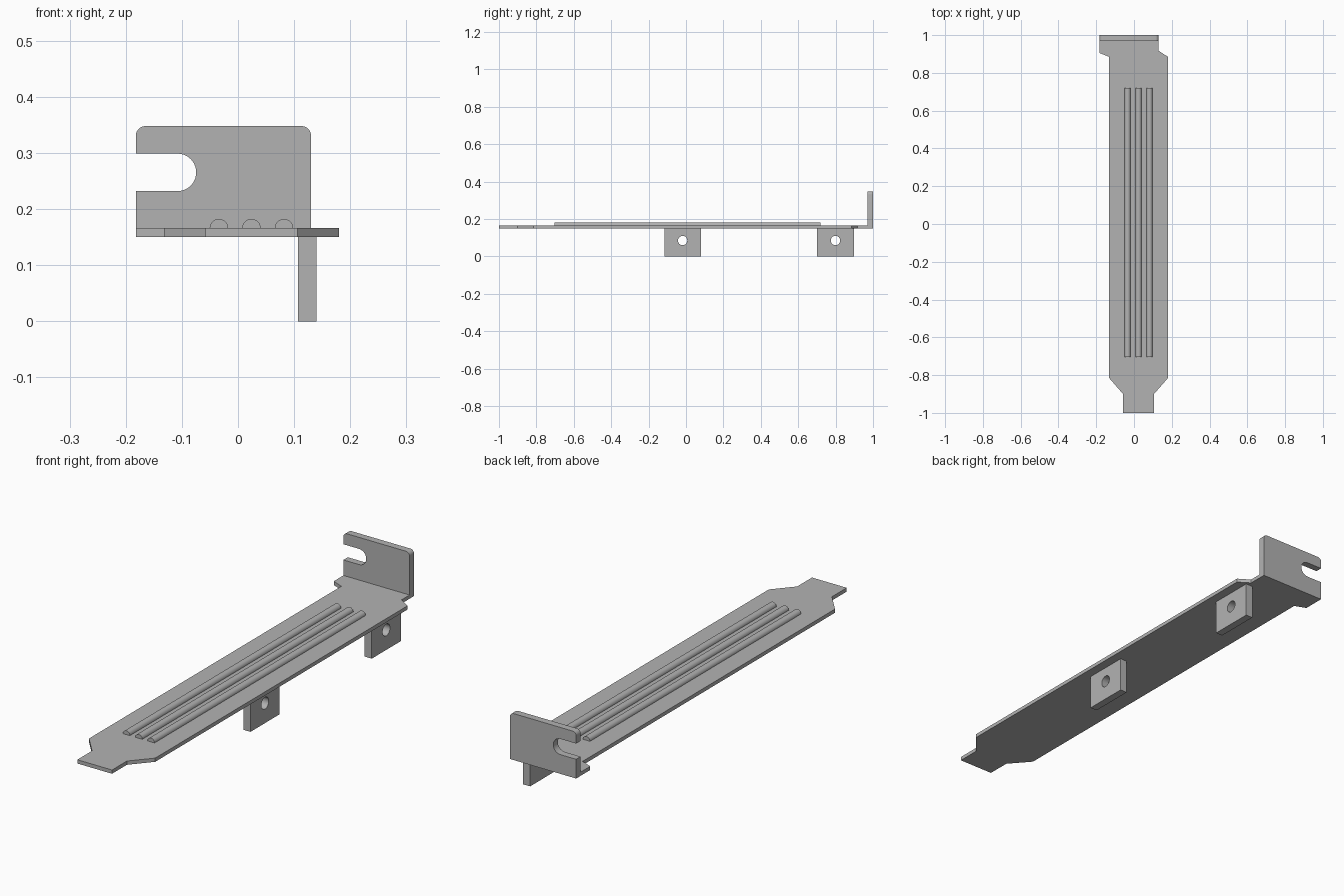
import bpy, bmesh
from math import sin, cos, pi, radians
from mathutils import Vector

if "Cube" in bpy.data.objects:
    bpy.data.objects.remove(bpy.data.objects["Cube"])

# Brushed grey metal
metal = bpy.data.materials.new("grey_metal")
metal.use_nodes = True
grey = (0.45, 0.45, 0.45, 1)
metal.diffuse_color = grey
metal.node_tree.nodes["Principled BSDF"].inputs["Base Color"].default_value = grey


def finish(name, bm):
    bmesh.ops.recalc_face_normals(bm, faces=bm.faces)
    mesh = bpy.data.meshes.new(name)
    bm.to_mesh(mesh)
    bm.free()
    mesh.materials.append(metal)
    ob = bpy.data.objects.new(name, mesh)
    bpy.context.collection.objects.link(ob)
    bpy.ops.object.select_all(action="DESELECT")
    ob.select_set(True)
    bpy.context.view_layer.objects.active = ob
    bpy.ops.object.shade_smooth_by_angle(angle=radians(30))
    return ob


def prism(name, points, push):
    """Extrude a closed planar outline along the push vector."""
    bm = bmesh.new()
    face = bm.faces.new([bm.verts.new(p) for p in points])
    ext = bmesh.ops.extrude_face_region(bm, geom=[face], use_keep_orig=True)
    moved = [v for v in ext["geom"] if isinstance(v, bmesh.types.BMVert)]
    bmesh.ops.translate(bm, verts=moved, vec=Vector(push))
    return finish(name, bm)


def arc(cx, cz, r, start, end, steps):
    angles = [radians(start + (end - start) * i / steps) for i in range(steps + 1)]
    return [(cx + r * cos(a), cz + r * sin(a)) for a in angles]


BASE, TOP = 0.15, 0.166

# Long cover plate with a narrow tongue at the front and an offset head at the back
outline = [(-0.058, -1), (0.106, -1), (0.106, -0.9), (0.18, -0.815),
           (0.18, 0.885), (0.13, 0.917), (0.13, 1), (-0.182, 1),
           (-0.182, 0.905), (-0.132, 0.885), (-0.132, -0.815), (-0.058, -0.9)]
prism("cover_plate", [(x, y, BASE) for x, y in outline], (0, 0, TOP - BASE))

# Upright mounting flange with rounded top corners and an open screw slot
left, right, crown, r = -0.182, 0.13, 0.348, 0.017
flange = [(left, TOP), (right, TOP)]
flange += arc(right - r, crown - r, r, 0, 90, 8)
flange += arc(left + r, crown - r, r, 90, 180, 8)
flange += [(left, 0.299)] + arc(-0.108, 0.2655, 0.0335, 90, -90, 20) + [(left, 0.232)]
prism("mounting_flange", [(x, 0.97, z) for x, z in flange], (0, 0.03, 0))

# Three half-round stiffening ribs
for i in range(3):
    half = arc(-0.034 + 0.058 * i, TOP, 0.0165, 0, 180, 16)
    prism(f"rib_{i + 1}", [(x, -0.703, z) for x, z in half], (0, 1.422, 0))


def tab(name, cy):
    """Square tab with a round hole, made from bridged inner and outer loops."""
    n, bm = 32, bmesh.new()
    loops = []
    for x, outer in ((0.107, False), (0.107, True), (0.14, True), (0.14, False)):
        loop = []
        for i in range(n):
            c, s = cos(2 * pi * i / n), sin(2 * pi * i / n)
            m = max(abs(c), abs(s))
            if outer:
                p = (x, cy + 0.098 * c / m, BASE / 2 * (1 + s / m))
            else:
                p = (x, cy + 0.025 * c, 0.085 + 0.025 * s)
            loop.append(bm.verts.new(p))
        loops.append(loop)
    for k in range(4):
        a, b = loops[k], loops[(k + 1) % 4]
        for i in range(n):
            j = (i + 1) % n
            bm.faces.new((a[i], a[j], b[j], b[i]))
    finish(name, bm)


# Board mounting tabs under the plate
tab("front_tab", -0.018)
tab("rear_tab", 0.799)
